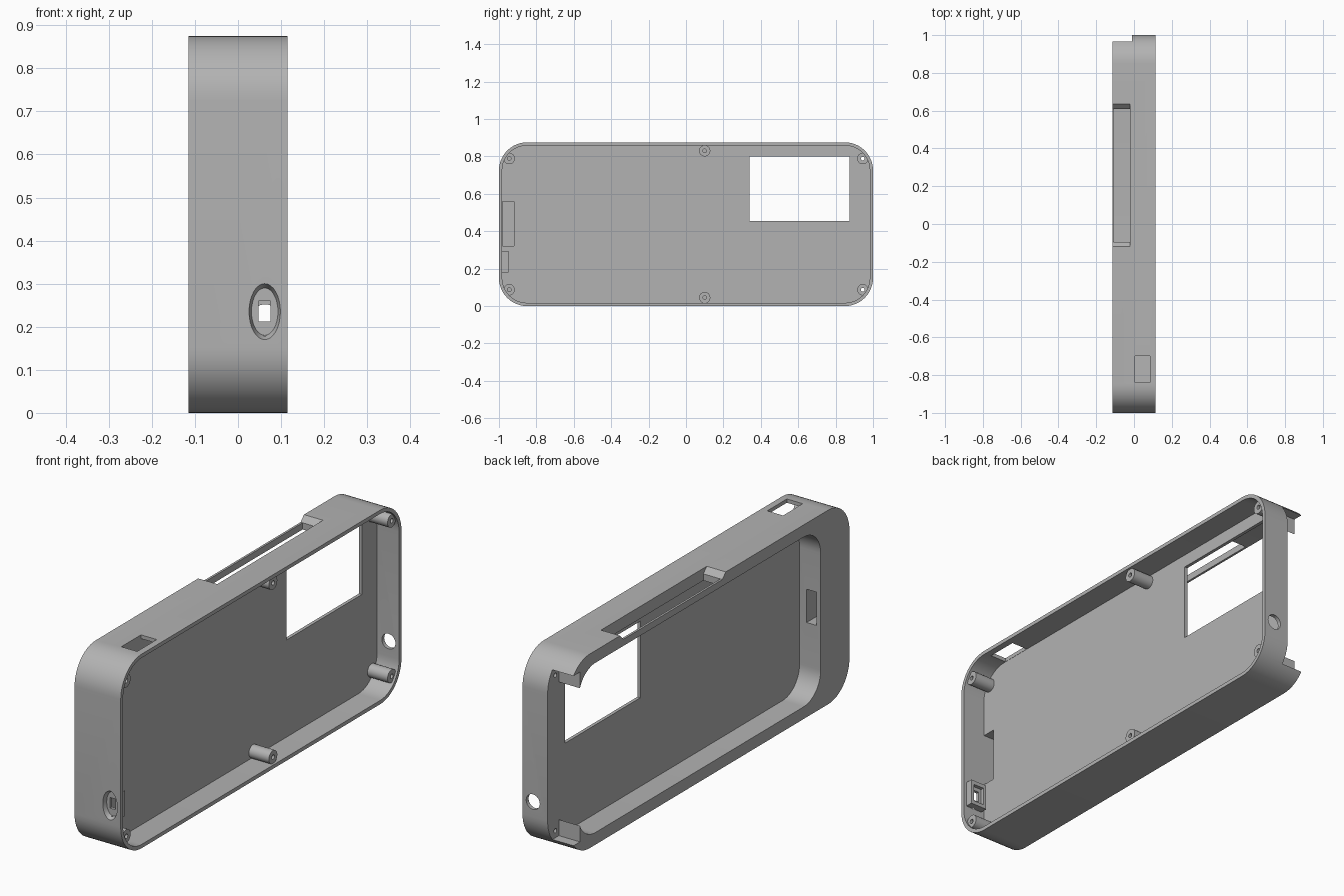
import bpy, bmesh, math
from mathutils import Matrix

cube = bpy.data.objects.get("Cube")
if cube:
    bpy.data.objects.remove(cube, do_unlink=True)

grey = bpy.data.materials.new("plain grey")
grey.use_nodes = True
COLOUR = (0.45, 0.45, 0.45, 1)
grey.diffuse_color = COLOUR
grey.node_tree.nodes["Principled BSDF"].inputs["Base Color"].default_value = COLOUR


def to_object(name, bm):
    bmesh.ops.recalc_face_normals(bm, faces=bm.faces)
    mesh = bpy.data.meshes.new(name)
    bm.to_mesh(mesh)
    bm.free()
    mesh.materials.append(grey)
    ob = bpy.data.objects.new(name, mesh)
    bpy.context.collection.objects.link(ob)
    return ob


def prism(name, outline, x0, x1):
    """Extrude a (y, z) outline along x."""
    bm = bmesh.new()
    face = bm.faces.new([bm.verts.new((x0, y, z)) for y, z in outline])
    out = bmesh.ops.extrude_face_region(bm, geom=[face])
    new = [v for v in out["geom"] if isinstance(v, bmesh.types.BMVert)]
    bmesh.ops.translate(bm, verts=new, vec=(x1 - x0, 0, 0))
    return to_object(name, bm)


def rounded(y0, y1, z0, z1, r, steps=12):
    points = []
    corners = [(y1 - r, z1 - r), (y0 + r, z1 - r), (y0 + r, z0 + r), (y1 - r, z0 + r)]
    for k, (cy, cz) in enumerate(corners):
        for i in range(steps + 1):
            a = math.pi / 2 * (k + i / steps)
            points.append((cy + r * math.cos(a), cz + r * math.sin(a)))
    return points


def box(name, x0, x1, y0, y1, z0, z1):
    return prism(name, [(y0, z0), (y1, z0), (y1, z1), (y0, z1)], x0, x1)


def cone(name, centre, r1, r2, depth, axis, scale=(1, 1, 1), sides=32):
    bm = bmesh.new()
    bmesh.ops.create_cone(bm, cap_ends=True, segments=sides,
                          radius1=r1, radius2=r2, depth=depth)
    turn = Matrix.Rotation(math.pi / 2, 4, axis)
    bm.transform(Matrix.Translation(centre) @ Matrix.Diagonal((*scale, 1)) @ turn)
    return to_object(name, bm)


def combine(target, tool, operation="DIFFERENCE"):
    mod = target.modifiers.new("combine", "BOOLEAN")
    mod.operation, mod.solver, mod.object = operation, "EXACT", tool
    bpy.context.view_layer.objects.active = target
    bpy.ops.object.modifier_apply(modifier=mod.name)
    bpy.data.objects.remove(tool, do_unlink=True)


HALF, TOP, WALL = 0.115, 0.875, 0.017
FLOOR, BACK = 0.005, -0.01

# Outer body, electronics cavity on +x and device pocket on -x
case = prism("case_shell", rounded(-1, 1, 0, TOP, 0.15), -HALF, HALF)
combine(case, prism("cavity", rounded(-1 + WALL, 1 - WALL, WALL, TOP - WALL, 0.133),
                    FLOOR, 0.2))
combine(case, prism("pocket", rounded(-0.795, 0.93, 0.055, 0.82, 0.12), -0.2, BACK))
combine(case, box("open_end", -0.2, BACK, 0.92, 1.1, 0.055, 0.82))

# Window in the partition
combine(case, box("window", -0.1, 0.1, 0.34, 0.875, 0.455, 0.80))

# Tapered side notch that leaves a thin bar at the pocket edge
combine(case, prism("notch", [(-0.125, 0.881), (0.64, 0.881), (0.61, 0.85), (-0.095, 0.85)],
                    -0.2, -0.02))
combine(case, box("notch_opening", -0.105, -0.02, -0.095, 0.61, 0.79, 0.86))

# Connector passage from the cavity to the pocket
combine(case, box("cable_well", -0.1, 0.02, -0.982, -0.92, 0.32, 0.56))
combine(case, box("connector_slot", -0.095, -0.045, -0.978, -0.78, 0.37, 0.52))

# Switch opening in the top wall and round hole in the back end
combine(case, box("switch_opening", 0.006, 0.085, -0.84, -0.70, 0.8, 0.9))
combine(case, cone("end_hole", (0.063, 1, 0.218), 0.034, 0.034, 0.2, "X"))

# Socket housing with an oval dish outside and a port through it
combine(case, box("socket_housing", 0.02, 0.102, -0.99, -0.95, 0.18, 0.295), "UNION")
combine(case, box("socket_seat", 0.035, 0.088, -0.966, -0.9, 0.197, 0.277))
combine(case, cone("dish", (0.062, -0.993, 0.235), 0.055, 0.068, 0.026, "X", (0.56, 1, 1)))
combine(case, box("port", 0.048, 0.075, -1.1, -0.9, 0.212, 0.26))

# Screw posts with drilled centres
posts = [(y, z) for y in (-0.945, 0.945) for z in (0.087, 0.788)]
posts += [(0.1, 0.045), (0.1, 0.83)]
for y, z in posts:
    combine(case, cone("post", (0.052, y, z), 0.03, 0.03, 0.106, "Y"), "UNION")
for y, z in posts:
    combine(case, cone("screw_hole", (0.069, y, z), 0.01, 0.01, 0.162, "Y", sides=16))

bpy.ops.object.select_all(action="DESELECT")
case.select_set(True)
bpy.context.view_layer.objects.active = case
bpy.ops.object.shade_smooth_by_angle(angle=math.radians(30))
